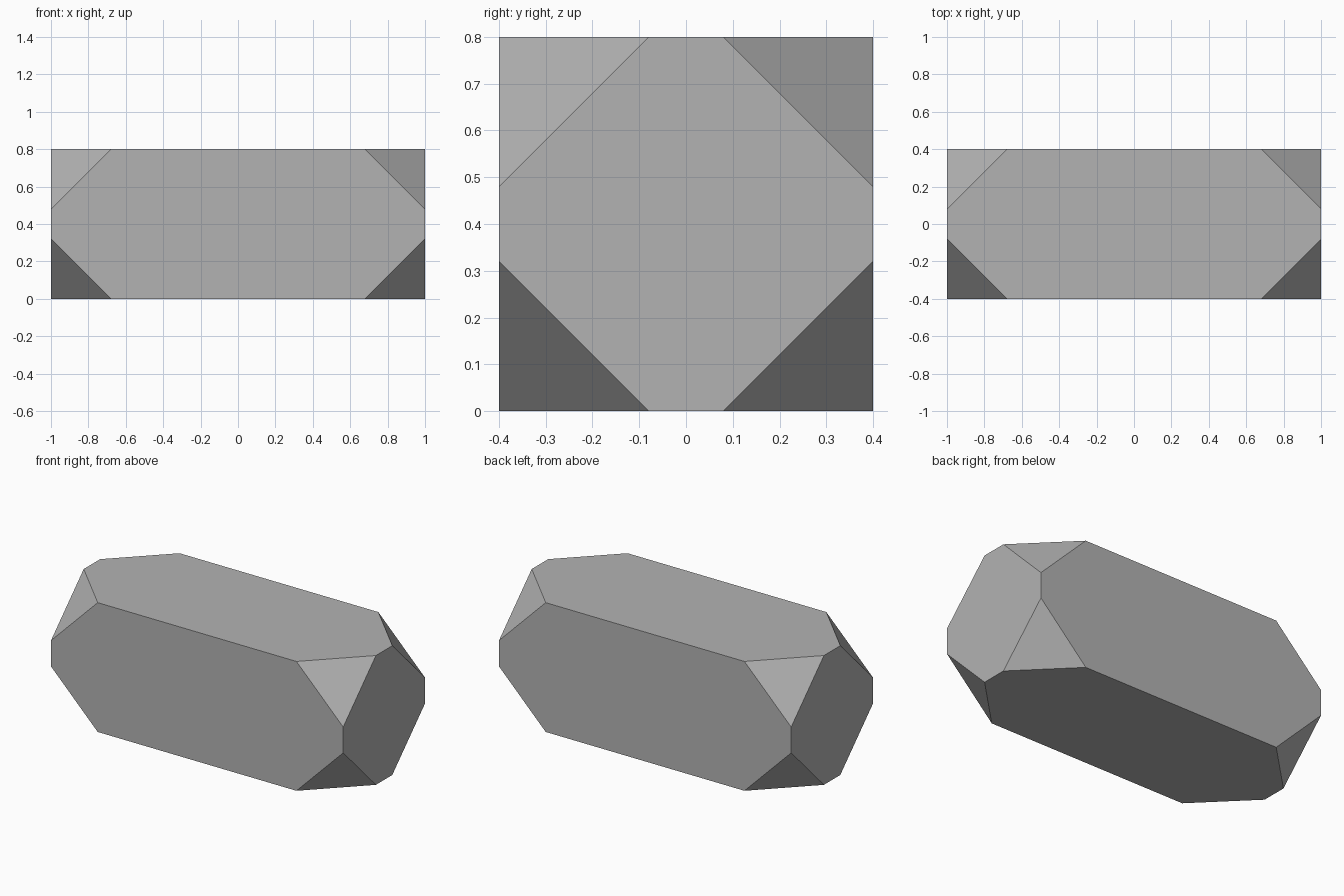
import bpy
import bmesh
from itertools import product
from mathutils import Vector

default = bpy.data.objects.get("Cube")
if default:
    bpy.data.objects.remove(default, do_unlink=True)

HALF = Vector((1.0, 0.4, 0.4))   # half size of the block
CUT = 0.32                       # corner cut, measured along each edge

# Plain grey material
grey = bpy.data.materials.new("plain_grey")
grey.use_nodes = True
colour = (0.45, 0.45, 0.45, 1.0)
grey.diffuse_color = colour
for node in grey.node_tree.nodes:
    if node.type == "BSDF_PRINCIPLED":
        node.inputs["Base Color"].default_value = colour

# Long square block
bm = bmesh.new()
bmesh.ops.create_cube(bm, size=2.0)
bmesh.ops.scale(bm, vec=HALF, verts=bm.verts)

# Slice off the eight corners and cap each one with a triangle
for signs in product((-1, 1), repeat=3):
    normal = Vector(signs)
    corner = normal * HALF
    on_plane = corner - Vector((signs[0] * CUT, 0, 0))
    cut = bmesh.ops.bisect_plane(
        bm, geom=bm.verts[:] + bm.edges[:] + bm.faces[:],
        plane_co=on_plane, plane_no=normal.normalized(), clear_outer=True)
    rim = [e for e in cut["geom_cut"] if isinstance(e, bmesh.types.BMEdge)]
    bmesh.ops.holes_fill(bm, edges=rim, sides=0)

bmesh.ops.recalc_face_normals(bm, faces=bm.faces)

mesh = bpy.data.meshes.new("corner_cut_block")
bm.to_mesh(mesh)
bm.free()
mesh.materials.append(grey)
block = bpy.data.objects.new("corner_cut_block", mesh)
block.location.z = HALF.z
bpy.context.collection.objects.link(block)
